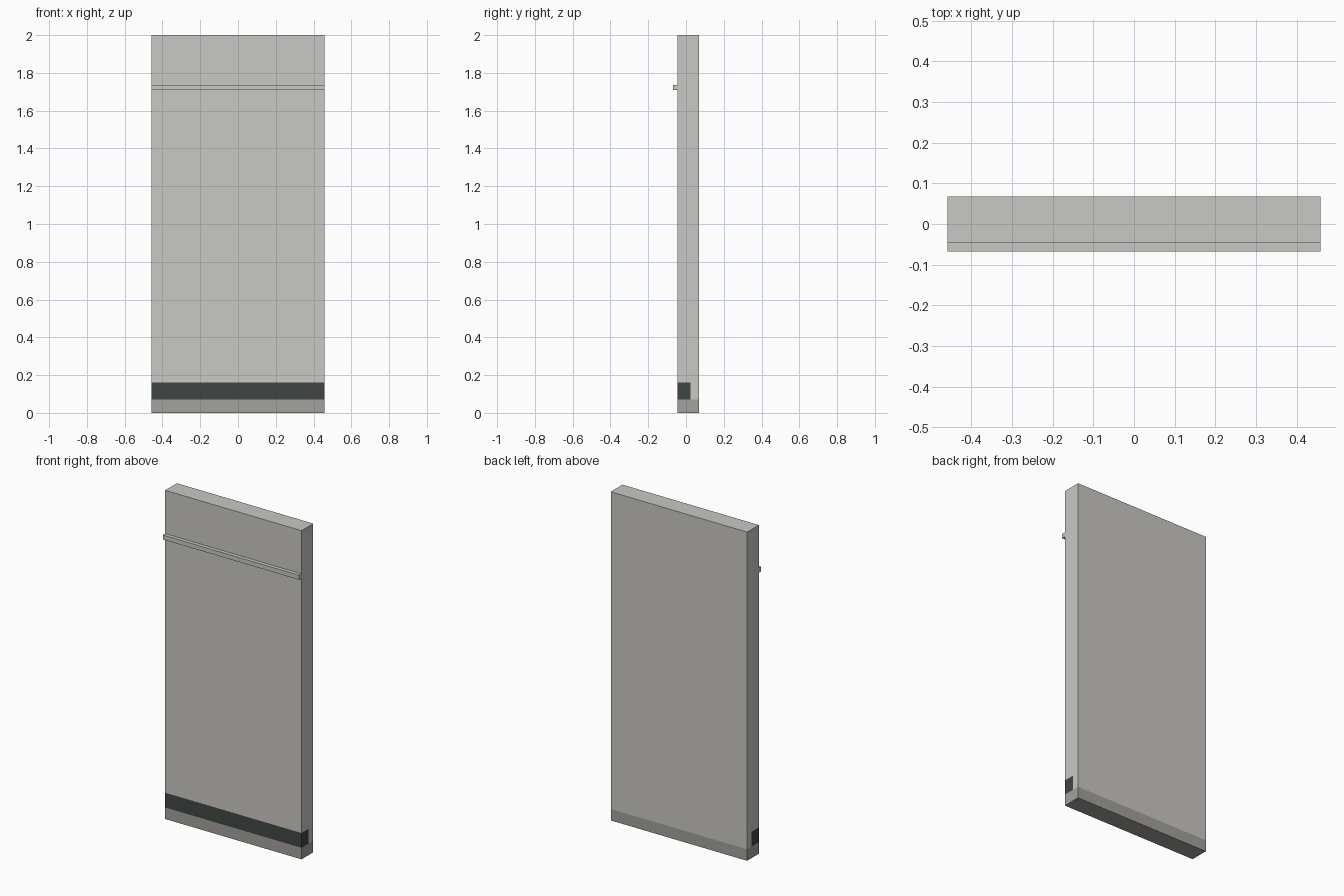
import bpy
import bmesh

if "Cube" in bpy.data.objects:
    bpy.data.objects.remove(bpy.data.objects["Cube"])

HALF_W = 0.459               # half width shared by every part
FRONT, BACK = -0.045, 0.068  # panel faces
PLINTH_TOP, BAND_TOP, BAND_BACK = 0.07, 0.16, 0.024


def material(name, rgb):
    m = bpy.data.materials.new(name)
    m.diffuse_color = (*rgb, 1)
    m.use_nodes = True
    m.node_tree.nodes["Principled BSDF"].inputs["Base Color"].default_value = m.diffuse_color
    return m


def extrude_profile(name, profile, mat):
    """Extrude a (y, z) side profile across the full width."""
    bm = bmesh.new()
    face = bm.faces.new([bm.verts.new((-HALF_W, y, z)) for y, z in profile])
    geom = bmesh.ops.extrude_face_region(bm, geom=[face])["geom"]
    verts = [v for v in geom if isinstance(v, bmesh.types.BMVert)]
    bmesh.ops.translate(bm, verts=verts, vec=(2 * HALF_W, 0, 0))
    bmesh.ops.recalc_face_normals(bm, faces=bm.faces)
    mesh = bpy.data.meshes.new(name)
    bm.to_mesh(mesh)
    bm.free()
    mesh.materials.append(mat)
    obj = bpy.data.objects.new(name, mesh)
    bpy.context.collection.objects.link(obj)


def rect(y0, y1, z0, z1):
    return [(y0, z0), (y1, z0), (y1, z1), (y0, z1)]


light_grey = material("light warm grey", (0.584, 0.578, 0.546))
mid_grey = material("mid warm grey", (0.366, 0.356, 0.332))
charcoal = material("charcoal", (0.051, 0.061, 0.060))

# Main panel, notched at the lower front for the dark band
extrude_profile("panel", [
    (FRONT, BAND_TOP), (BAND_BACK, BAND_TOP), (BAND_BACK, PLINTH_TOP),
    (BACK, PLINTH_TOP), (BACK, 2.0), (FRONT, 2.0)], light_grey)

# Dark band sitting flush in the notch
extrude_profile("dark_band", rect(FRONT, BAND_BACK, PLINTH_TOP, BAND_TOP), charcoal)

# Base plinth
extrude_profile("plinth", rect(FRONT, BACK, 0.0, PLINTH_TOP), mid_grey)

# Slim rail across the upper front
extrude_profile("front_rail", rect(-0.068, FRONT, 1.71, 1.737), light_grey)
